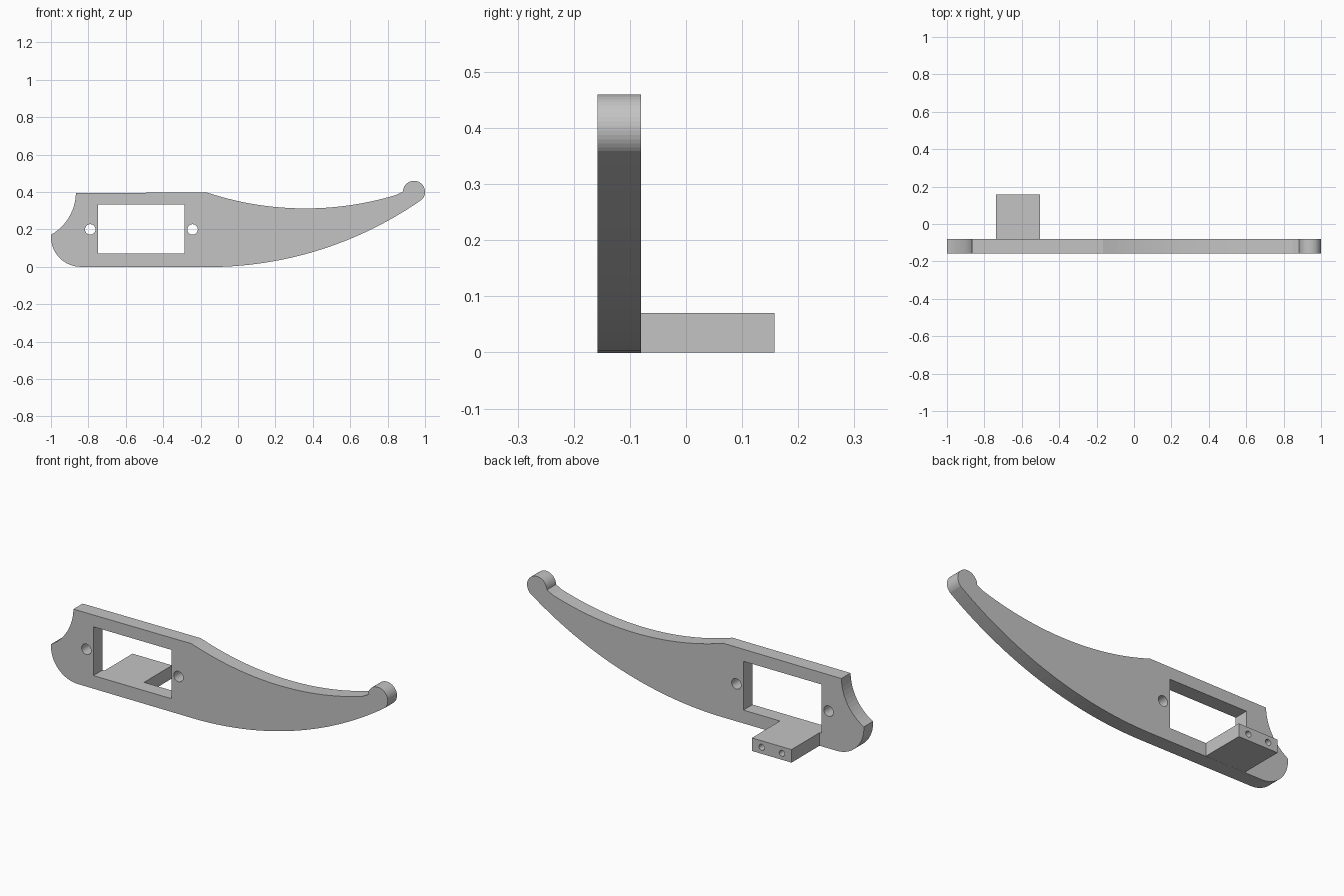
import bpy, bmesh
from math import cos, sin, radians, pi, atan2, hypot

cube = bpy.data.objects.get("Cube")
if cube:
    bpy.data.objects.remove(cube, do_unlink=True)

grey = bpy.data.materials.new("plain grey")
grey.use_nodes = True
colour = (0.55, 0.55, 0.55, 1)
grey.diffuse_color = colour
grey.node_tree.nodes["Principled BSDF"].inputs["Base Color"].default_value = colour


def arc(cx, cz, r, start, end, steps):
    """Points on an arc; angles in degrees."""
    angles = [radians(start + (end - start) * i / steps) for i in range(steps + 1)]
    return [(cx + r * cos(a), cz + r * sin(a)) for a in angles]


def arc_between(cx, cz, p, q, steps):
    """Arc about a centre from point p to point q, the short way round."""
    a, b = (atan2(z - cz, x - cx) for x, z in (p, q))
    if b - a > pi:
        b -= 2 * pi
    if a - b > pi:
        b += 2 * pi
    r = hypot(p[0] - cx, p[1] - cz)
    return arc(cx, cz, r, a * 180 / pi, b * 180 / pi, steps)


def circle(cx, cz, r):
    return arc(cx, cz, r, 0, 360, 32)[:-1]


def rectangle(x0, x1, z0, z1):
    return [(x0, z0), (x1, z0), (x1, z1), (x0, z1)]


def slab(name, loops, y0, y1):
    """Extrude an outline with inner holes from y0 to y1."""
    curve = bpy.data.curves.new(name, "CURVE")
    curve.dimensions = "2D"
    curve.fill_mode = "BOTH"
    curve.extrude = (y1 - y0) / 2
    for loop in loops:
        spline = curve.splines.new("POLY")
        spline.points.add(len(loop) - 1)
        for point, (x, z) in zip(spline.points, loop):
            point.co = (x, z, 0, 1)
        spline.use_cyclic_u = True
    helper = bpy.data.objects.new(name + " outline", curve)
    bpy.context.collection.objects.link(helper)
    bpy.context.view_layer.update()
    graph = bpy.context.evaluated_depsgraph_get()
    mesh = bpy.data.meshes.new_from_object(helper.evaluated_get(graph))
    bpy.data.objects.remove(helper, do_unlink=True)

    # Stand the outline upright and weld its caps to its walls
    bm = bmesh.new()
    bm.from_mesh(mesh)
    for v in bm.verts:
        x, z, depth = v.co
        v.co = (x, (y0 + y1) / 2 - depth, z)
    bmesh.ops.remove_doubles(bm, verts=bm.verts, dist=0.0001)
    bmesh.ops.recalc_face_normals(bm, faces=bm.faces)
    for f in bm.faces:
        f.smooth = False
        f.material_index = 0
    bm.to_mesh(mesh)
    bm.free()
    mesh.materials.clear()
    mesh.materials.append(grey)
    obj = bpy.data.objects.new(name, mesh)
    bpy.context.collection.objects.link(obj)
    return obj


# Arm outline, running clockwise from the lower left corner
heel = arc(-0.84, 0.16, 0.16, 270, 176, 16)
notch = arc_between(-1.13, 0.40, heel[-1], (-0.865, 0.395), 12)
tip = arc(0.941, 0.401, 0.059, 178, -45, 28)
top_sweep = arc_between(0.36, 1.98, (-0.165, 0.397), tip[0], 28)
bottom_sweep = arc_between(-0.16, 1.99, tip[-1], (-0.16, 0.0), 28)
outline = heel + notch[1:] + top_sweep[:-1] + tip + bottom_sweep[1:]

# Arm plate with its motor opening and two screw holes
slab("arm_plate", [outline,
                   rectangle(-0.748, -0.285, 0.07, 0.332),
                   circle(-0.79, 0.2, 0.028),
                   circle(-0.243, 0.2, 0.028)], -0.158, -0.08)

# Mounting block behind the plate, with two holes in its end
slab("mounting_block", [rectangle(-0.737, -0.502, 0.0, 0.07),
                        circle(-0.68, 0.035, 0.016),
                        circle(-0.56, 0.035, 0.016)], -0.08, 0.158)
